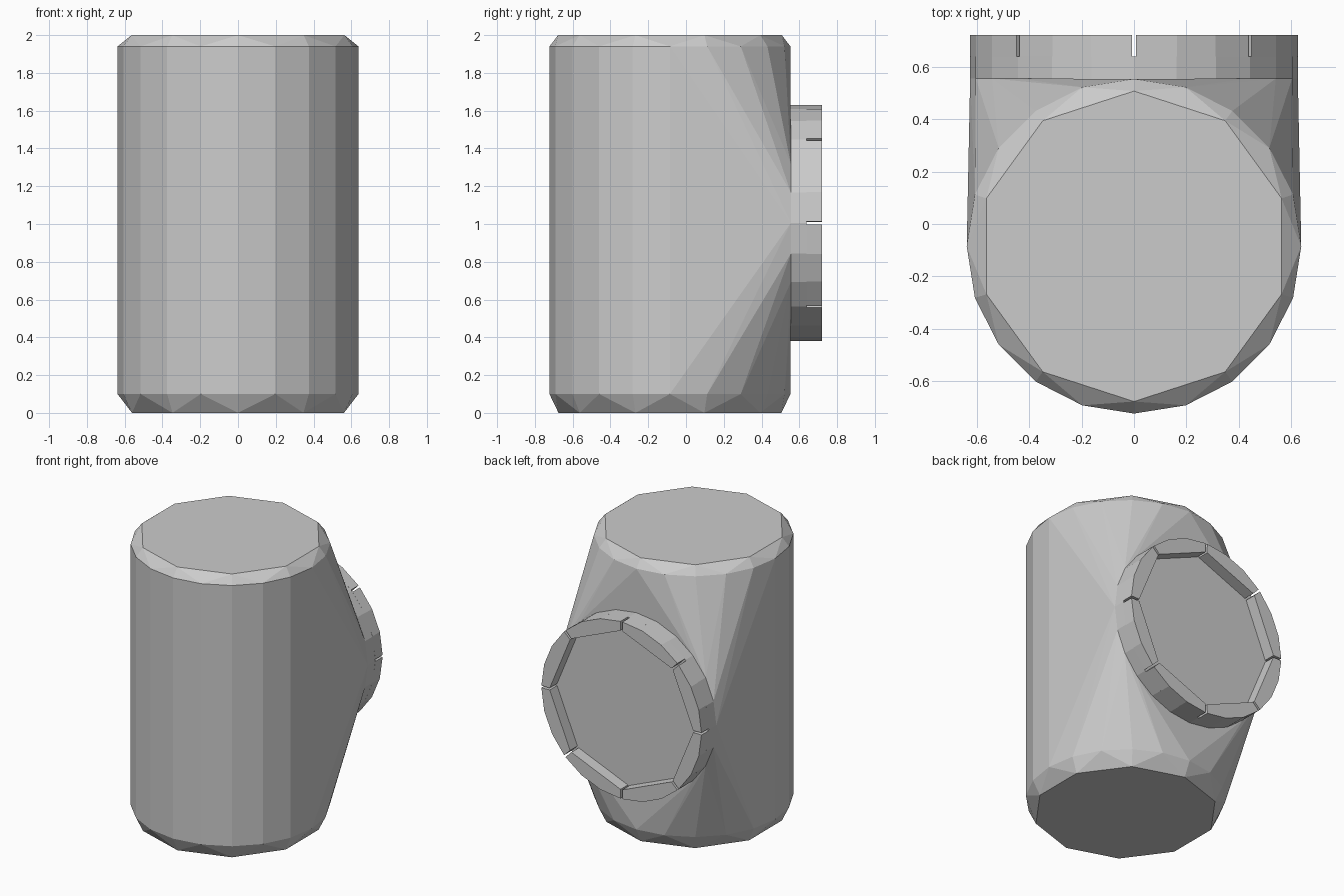
import bpy, bmesh
from math import sin, cos, pi, radians

if "Cube" in bpy.data.objects:
    bpy.data.objects.remove(bpy.data.objects["Cube"])

CY, CZ = -0.085, 1.005   # body axis y, flange centre z


def finish(bm, name):
    bmesh.ops.recalc_face_normals(bm, faces=bm.faces)
    mesh = bpy.data.meshes.new(name)
    bm.to_mesh(mesh)
    bm.free()
    obj = bpy.data.objects.new(name, mesh)
    bpy.context.collection.objects.link(obj)
    return obj


def extrude_y(bm, outline, y0, y1):
    """Prism along y from an (x, z) outline."""
    a = [bm.verts.new((x, y0, z)) for x, z in outline]
    b = [bm.verts.new((x, y1, z)) for x, z in outline]
    bm.faces.new(a)
    bm.faces.new(b[::-1])
    n = len(a)
    for i in range(n):
        j = (i + 1) % n
        bm.faces.new((a[i], a[j], b[j], b[i]))


def polar(r, ang):
    return (r * cos(ang), CZ + r * sin(ang))


# Body: chamfered upright cylinder hulled to the round rear seat
bm = bmesh.new()
for z, r, n in ((0, 0.59, 10), (0.1, 0.638, 20), (1.94, 0.638, 20), (2, 0.592, 10)):
    for i in range(n):
        t = 2 * pi * i / n + pi / 2
        bm.verts.new((r * cos(t), CY + r * sin(t), z))
for i in range(24):
    x, z = polar(0.625, 2 * pi * i / 24)
    bm.verts.new((x, 0.555, z))
res = bmesh.ops.convex_hull(bm, input=bm.verts)
loose = [v for v in bm.verts if not v.link_faces]
bmesh.ops.delete(bm, geom=loose, context='VERTS')
bmesh.ops.dissolve_limit(bm, angle_limit=radians(1), verts=bm.verts, edges=bm.edges)
finish(bm, "body")

# Rear flange: flat disc forming the recess floor
bm = bmesh.new()
extrude_y(bm, [polar(0.625, 2 * pi * i / 24) for i in range(24)], 0.55, 0.638)
finish(bm, "flange_disc")

# Raised rim: eight segments with straight inner sides and narrow slots between
bm = bmesh.new()
gap = radians(0.7)
for k in range(8):
    a0, a1 = k * pi / 4 + gap, (k + 1) * pi / 4 - gap
    outer = [polar(0.625, a0 + (a1 - a0) * i / 3) for i in range(4)]
    extrude_y(bm, outer + [polar(0.56, a1), polar(0.56, a0)], 0.638, 0.72)
finish(bm, "flange_rim")
